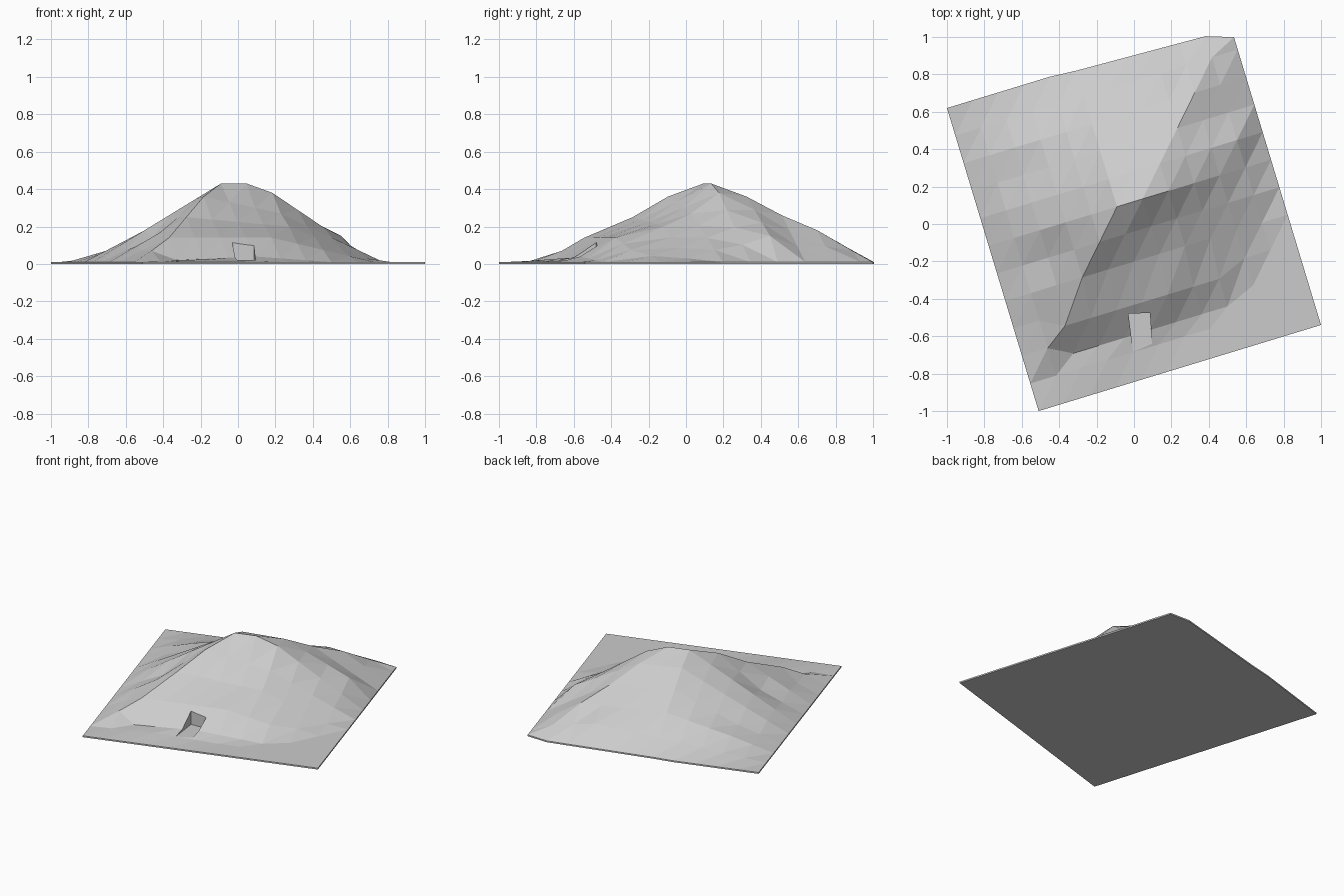
import bpy
import bmesh
from mathutils import Vector

cube = bpy.data.objects.get("Cube")
if cube:
    bpy.data.objects.remove(cube, do_unlink=True)

CELLS = 11
GROUND = 1                            # heights are in hundredths of a unit
CORNER = Vector((-0.51, -1, 0))       # front left corner of the plot
ACROSS = Vector((1.51, 0.46, 0))      # along the front edge
BACK = Vector((-0.49, 1.62, 0))       # along the side edge

# Break points (column, height) of each hill profile, from front to back
CRESTS = [
    [(3, 2.5), (6, 1)],
    [(1, 7), (2, 2), (5, 4), (8, 1)],
    [(2, 14), (6, 14), (10, 1)],
    [(3, 25), (7, 20), (10, 3)],
    [(2, 14), (4, 36), (7, 27)],
    [(5, 43), (6, 43), (7, 38)],
    [(5, 37), (7, 36), (10, 15)],
    [(2, 10), (5, 28), (8, 26)],
    [(2, 9), (5, 19), (9, 18)],
    [(4, 7), (8, 12), (10, 7)],
]


def profile_height(crest, col):
    """Straight slopes between break points, reaching the ground at both edges."""
    points = [(0, GROUND)] + crest + [(CELLS, GROUND)]
    for (start, low), (end, high) in zip(points, points[1:]):
        if start <= col <= end:
            return (low + (high - low) * (col - start) / (end - start)) / 100


def make_object(name, bm, material):
    bmesh.ops.recalc_face_normals(bm, faces=bm.faces)
    mesh = bpy.data.meshes.new(name)
    bm.to_mesh(mesh)
    bm.free()
    mesh.materials.append(material)
    obj = bpy.data.objects.new(name, mesh)
    bpy.context.collection.objects.link(obj)
    return obj


def make_material(name, value):
    material = bpy.data.materials.new(name)
    material.use_nodes = True
    color = (value, value, value, 1)
    material.diffuse_color = color
    shader = material.node_tree.nodes["Principled BSDF"]
    shader.inputs["Base Color"].default_value = color
    return material


stone = make_material("light_grey_stone", 0.6)

# Hill surface on a slanted grid of triangles
bm = bmesh.new()
grid = []
for row, crest in enumerate([[]] + CRESTS + [[]]):
    line = []
    for col in range(CELLS + 1):
        point = CORNER + ACROSS * (col / CELLS) + BACK * (row / CELLS)
        if row in (2, 3) and 2 <= col <= 8:      # steep bank near the entrance
            point.y -= 0.07
        if row == CELLS and col > 4:             # worn back edge and corner
            point -= BACK * (0.05 if col == CELLS else 0.003 * (col - 3))
        point.z = profile_height(crest, col)
        line.append(bm.verts.new(point))
    grid.append(line)

for near, far in zip(grid, grid[1:]):
    for col in range(CELLS):
        bm.faces.new((near[col], near[col + 1], far[col + 1]))
        bm.faces.new((near[col], far[col + 1], far[col]))

# Shallow underside closing the hill
rim = grid[0][:-1] + [line[-1] for line in grid[:-1]]
rim += grid[-1][:0:-1] + [line[0] for line in grid[:0:-1]]
underside = bm.faces.new(rim[::-1])
bmesh.ops.inset_region(bm, faces=[underside], thickness=0.12)
for vert in underside.verts:
    vert.co.z = 0
hill = make_object("hill", bm, stone)

# Entrance passage cut into the front bank
bm = bmesh.new()
plan = [(-0.03, -0.48), (0, -0.72), (0.1, -0.7), (0.085, -0.475)]
floor = bm.faces.new([bm.verts.new((x, y, 0.02)) for x, y in plan])
extruded = bmesh.ops.extrude_face_region(bm, geom=[floor])["geom"]
for item in extruded:
    if isinstance(item, bmesh.types.BMVert):
        item.co.z = 0.4
cutter = make_object("entrance_cutter", bm, stone)
cutter.hide_render = True

cut = hill.modifiers.new("entrance", "BOOLEAN")
cut.operation = "DIFFERENCE"
cut.solver = "EXACT"
cut.object = cutter
bpy.context.view_layer.objects.active = hill
bpy.ops.object.modifier_apply(modifier=cut.name)
bpy.data.objects.remove(cutter, do_unlink=True)
